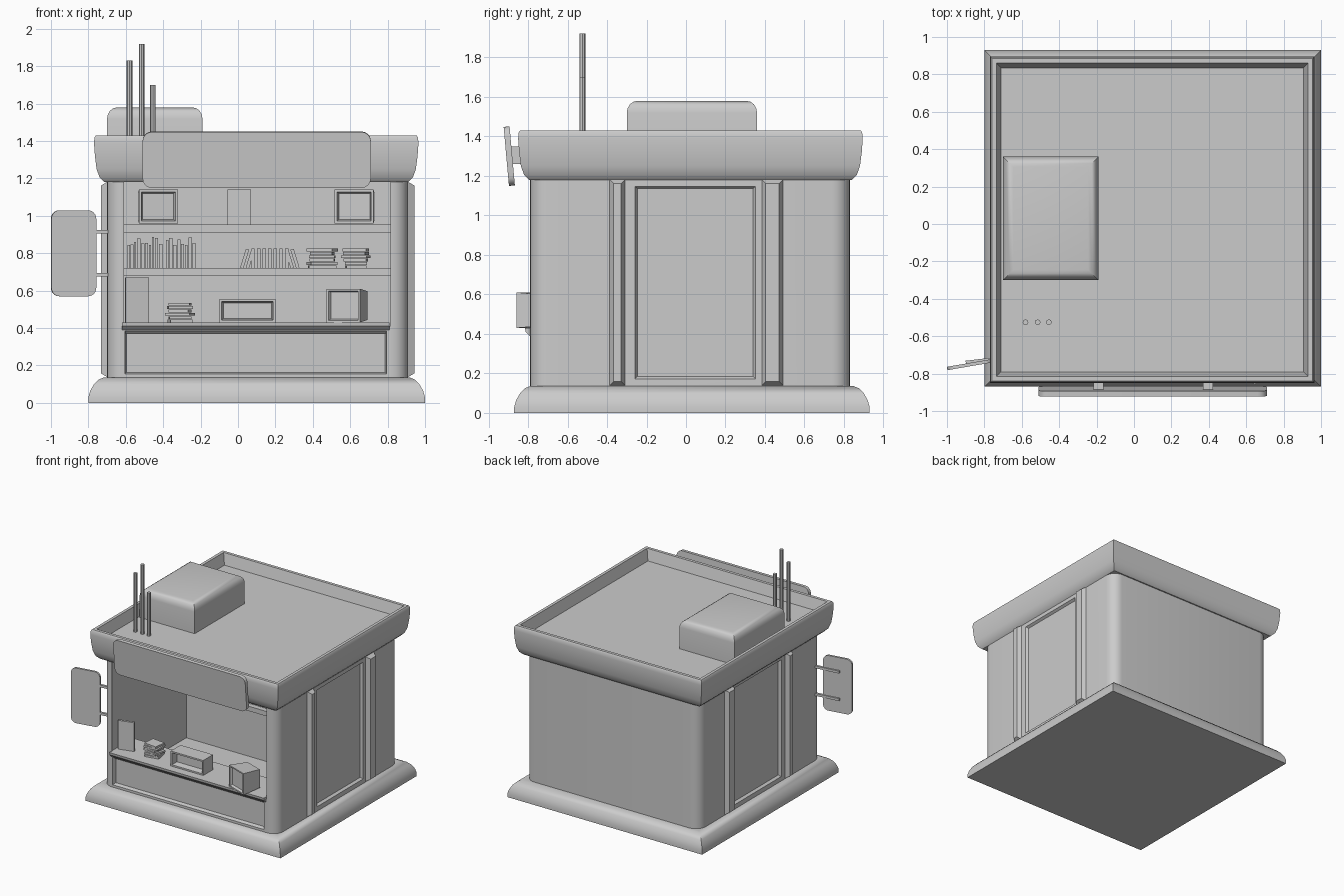
import bpy, bmesh, math, random
from mathutils import Matrix, Vector

if "Cube" in bpy.data.objects:
    bpy.data.objects.remove(bpy.data.objects["Cube"])

random.seed(4)


def finish(name, bm, loc=(0, 0, 0), rot=(0, 0, 0), smooth=True):
    bmesh.ops.recalc_face_normals(bm, faces=bm.faces)
    me = bpy.data.meshes.new(name)
    bm.to_mesh(me)
    bm.free()
    ob = bpy.data.objects.new(name, me)
    bpy.context.collection.objects.link(ob)
    ob.location, ob.rotation_euler = loc, rot
    if smooth:
        bpy.ops.object.select_all(action='DESELECT')
        ob.select_set(True)
        bpy.context.view_layer.objects.active = ob
        bpy.ops.object.shade_smooth_by_angle(angle=math.radians(35))
    return ob


def loft(name, rings, **kw):
    """Skin matching rings of points and cap both ends."""
    bm = bmesh.new()
    rs = [[bm.verts.new(p) for p in r] for r in rings]
    n = len(rs[0])
    for a, b in zip(rs, rs[1:]):
        for i in range(n):
            j = (i + 1) % n
            bm.faces.new((a[i], a[j], b[j], b[i]))
    bm.faces.new(rs[0])
    bm.faces.new(rs[-1])
    return finish(name, bm, **kw)


def box(name, x0, x1, y0, y1, z0, z1, **kw):
    rect = [(x0, y0), (x1, y0), (x1, y1), (x0, y1)]
    return loft(name, [[(x, y, z) for x, y in rect] for z in (z0, z1)], smooth=False, **kw)


def stepped(name, x0, x1, y0, y1, profile):
    """Mitred rectangular moulding from (inset, z) steps."""
    return loft(name, [[(x0 + d, y0 + d, z), (x1 - d, y0 + d, z),
                        (x1 - d, y1 - d, z), (x0 + d, y1 - d, z)] for d, z in profile])


def frustum_x(name, xa, xb, y0, y1, z0, z1, d):
    """Block growing along x whose far face is inset by d."""
    return loft(name, [[(x, y0 + e, z0 + e), (x, y1 - e, z0 + e), (x, y1 - e, z1 - e),
                        (x, y0 + e, z1 - e)] for x, e in ((xa, 0), (xb, d))], smooth=False)


def rounded(w, h, r, seg=6):
    pts = []
    for k, (sx, sy) in enumerate(((1, 1), (-1, 1), (-1, -1), (1, -1))):
        for i in range(seg + 1):
            a = math.pi / 2 * (k + i / seg)
            pts.append((sx * (w / 2 - r) + r * math.cos(a), sy * (h / 2 - r) + r * math.sin(a)))
    return pts


def plate(name, w, h, r, t, loc, rot):
    p = rounded(w, h, r)
    return loft(name, [[(x, y, z) for x, z in p] for y in (-t / 2, t / 2)], loc=loc, rot=rot)


def screen_box(name, w, d, h, border, depth, loc, rot=(0, 0, 0), taper=1.0):
    """Box on its base with a recessed front and optional narrower back."""
    bm = bmesh.new()
    bmesh.ops.create_cube(bm, size=1)
    for v in bm.verts:
        k = taper if v.co.y > 0 else 1
        v.co = Vector((v.co.x * w * k, v.co.y * d, v.co.z * h * k + h / 2))
    bm.faces.ensure_lookup_table()
    front = min(bm.faces, key=lambda f: f.calc_center_median().y)
    bmesh.ops.inset_region(bm, faces=[front], thickness=border)
    bmesh.ops.inset_region(bm, faces=[front], thickness=border * .7, depth=-depth)
    return finish(name, bm, loc=loc, rot=rot, smooth=False)


# Plinth and hollow roof
stepped("plinth", -.80, 1.0, -.87, .93,
        [(0, 0), (0, .03), (.01, .065), (.03, .1), (.055, .125), (.08, .135), (.1, .135)])
stepped("roof", -.77, .965, -.85, .895,
        [(.09, 1.18), (.055, 1.18), (.03, 1.205), (.014, 1.25), (.005, 1.32), (0, 1.39),
         (.003, 1.42), (.01, 1.43), (.035, 1.43), (.06, 1.34)])

# U-shaped walls with rounded corners, open to the front
cx, cy = .105, .02
outer = [(x + cx, y + cy) for x, y in rounded(1.61, 1.62, .09)]
inner = [(-.625, -.79), (-.625, .21), (.815, .21), (.815, -.79)]
half = 3 * 7   # the outline runs from back right, round the left, to front right
u = outer[:half] + inner + outer[half:]
walls = loft("walls", [[(x, y, z) for x, y in u] for z in (.13, 1.19)])

# Side pilasters and recessed side panels, mirrored about x = cx
for side, s in (("right", 1), ("left", -1)):
    for n, (a, b) in enumerate(((-.395, -.30), (.375, .50))):
        frustum_x(f"{side}_pilaster_{n + 1}", cx + s * .79, cx + s * .838, a, b, .13, 1.19, .028)
    cut = frustum_x(f"{side}_panel_cutter", cx + s * .825, cx + s * .785, -.27, .365, .16, 1.16, .025)
    cut.hide_render = True
    cut.hide_set(True)
    m = walls.modifiers.new("panel", 'BOOLEAN')
    m.object, m.operation, m.solver = cut, 'DIFFERENCE', 'EXACT'

# Lower front with recessed panel, counter and inside floor
bm = bmesh.new()
bmesh.ops.create_cube(bm, size=1, matrix=Matrix.Translation((.095, -.645, .27))
                      @ Matrix.Diagonal((1.45, .29, .28, 1)))
front = min(bm.faces, key=lambda f: f.calc_center_median().y)
bmesh.ops.inset_region(bm, faces=[front], thickness=.035)
bmesh.ops.inset_region(bm, faces=[front], thickness=.012, depth=-.03)
finish("lower_front", bm, smooth=False)
prof = [(-.815, .43), (-.5, .43), (-.5, .38), (-.77, .37), (-.812, .41)]
loft("counter", [[(x, y, z) for y, z in prof] for x in (-.62, .81)], smooth=False)
box("inside_floor", -.63, .82, -.52, .22, .12, .16)

# Shelves on the back wall
for n, (a, b) in enumerate(((.68, .72), (.91, .955))):
    box(f"shelf_{n + 1}", -.63, .82, -.04, .22, a, b)
box("wall_card", -.055, .07, .19, .215, .955, 1.14)


# Rows and stacks of books
def book_row(name, x0, x1, z):
    x, n = x0, 0
    while x < x1 - .012:
        w = random.uniform(.01, .02)
        n += 1
        box(f"{name}_{n}", x, x + w, 0, .12, z, z + random.uniform(.12, .17))
        x += w + .004


def book_stack(name, x, y, z, count, w):
    for i in range(count):
        k = w * random.uniform(.38, .5)
        box(f"{name}_{i + 1}", -k, k, -.05, .05, 0, .015,
            loc=(x, y, z + i * .018), rot=(0, 0, random.uniform(-.35, .35)))


book_row("left_book", -.59, -.40, .72)
book_row("middle_book", -.385, -.23, .72)
for i in range(11):
    lean = .3 if i < 2 else (-.3 if i > 8 else 0)
    box(f"leaning_book_{i + 1}", -.009, .009, 0, .12, 0, .105,
        loc=(.02 + i * .03, 0, .721), rot=(0, lean, 0))
book_stack("shelf_stack_a", .45, .05, .72, 6, .15)
book_stack("shelf_stack_b", .63, .05, .72, 6, .14)
book_stack("counter_stack", -.31, -.66, .43, 6, .14)

# Screens on the upper shelf and things on the counter
for side, x in (("left", -.435), ("right", .63)):
    screen_box(f"{side}_screen", .21, .17, .18, .018, .03, (x, .06, .96),
               (0, 0, .12 if x < 0 else -.12), .85)
screen_box("counter_tray", .30, .13, .125, .018, .05, (.05, -.68, .43))
box("leaflet_board", -.065, .065, -.01, .01, 0, .24, loc=(-.54, -.70, .43), rot=(0, 0, .25))
screen_box("counter_screen", .19, .16, .18, .015, .02, (.59, -.75, .43), (0, 0, -.35), .85)

# Front sign and brackets
plate("front_sign", 1.22, .30, .05, .03, (.1, -.895, 1.30), (.09, 0, 0))
for n, x in enumerate((-.19, .395)):
    box(f"front_bracket_{n + 1}", x - .027, x + .027, -.885, -.83, 1.26, 1.35)

# Side sign and rods
plate("side_sign", .243, .46, .045, .018, (-.879, -.752, .80), (0, 0, .17))
for n, z in enumerate((.685, .915)):
    box(f"side_rod_{n + 1}", -.11, .11, -.01, .01, -.01, .01, loc=(-.79, -.728, z), rot=(0, 0, .12))

# Rooftop unit and aerials
stepped("rooftop_unit", -.70, -.19, -.30, .36,
        [(0, 1.33), (0, 1.52), (.004, 1.542), (.016, 1.563), (.035, 1.576), (.055, 1.58)])
for n, (x, top) in enumerate(((-.58, 1.83), (-.515, 1.92), (-.455, 1.70))):
    ring = [(x + .015 * math.cos(i * math.tau / 8), -.525 + .015 * math.sin(i * math.tau / 8))
            for i in range(8)]
    loft(f"aerial_{n + 1}", [[(a, b, z) for a, b in ring] for z in (1.33, top)])
